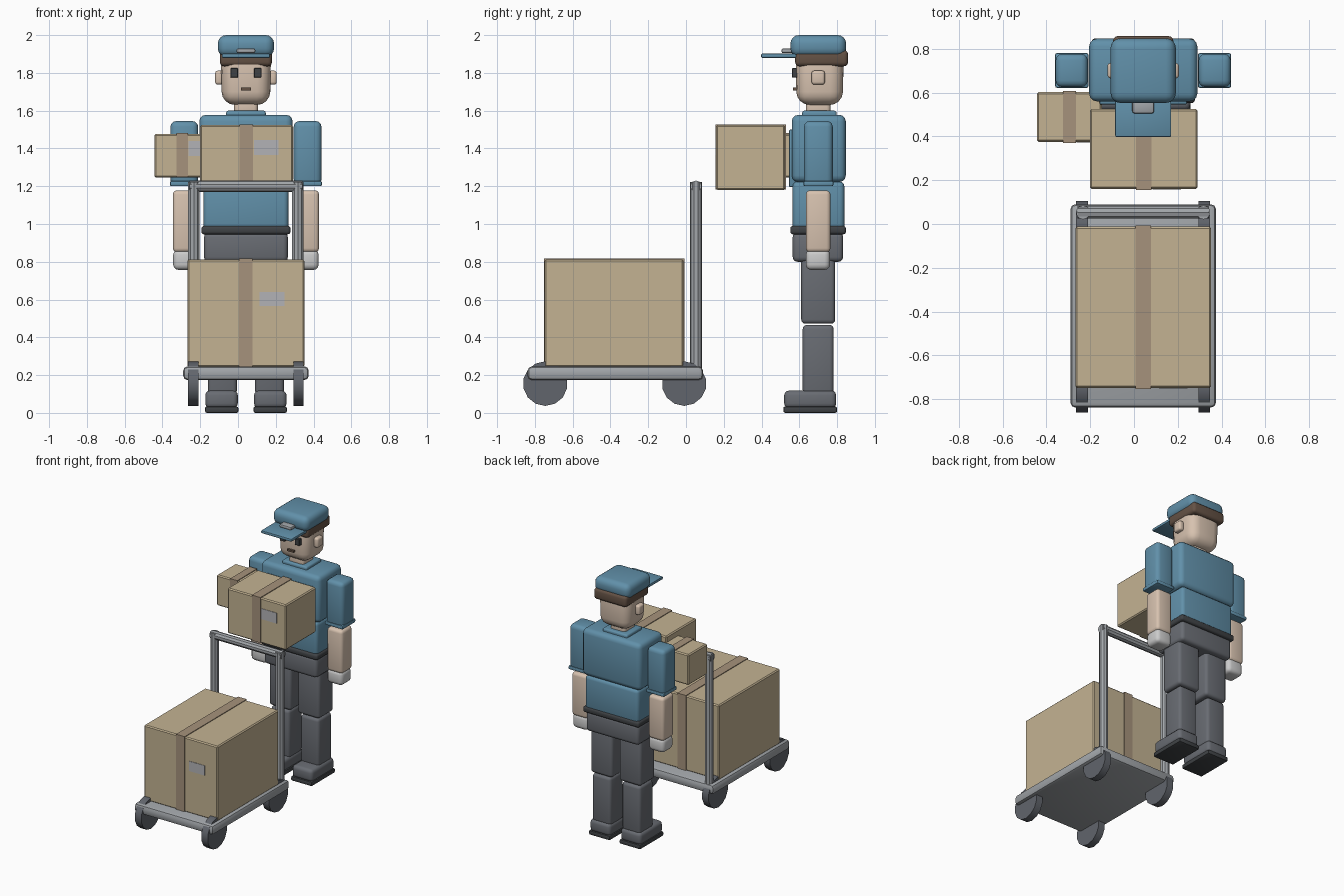
import bpy, bmesh, math
from mathutils import Matrix, Vector

if "Cube" in bpy.data.objects:
    bpy.data.objects.remove(bpy.data.objects["Cube"])

CX = 0.042  # centre line of the figure and cart


def mat(name, r, g, b):
    m = bpy.data.materials.new(name)
    m.diffuse_color = (r, g, b, 1)
    m.use_nodes = True
    m.node_tree.nodes["Principled BSDF"].inputs["Base Color"].default_value = m.diffuse_color
    return m


BLUE = mat("shirt_blue", 0.12, 0.28, 0.40)
SKIN = mat("skin", 0.68, 0.54, 0.43)
HAIR = mat("hair_brown", 0.13, 0.085, 0.06)
PANTS = mat("trouser_grey", 0.14, 0.15, 0.17)
DARK = mat("dark_grey", 0.05, 0.055, 0.06)
CARD = mat("cardboard", 0.55, 0.45, 0.29)
TAPE = mat("tape", 0.38, 0.29, 0.20)
LABEL = mat("label_grey", 0.45, 0.45, 0.47)
METAL = mat("metal", 0.36, 0.38, 0.40)
GLOVE = mat("glove", 0.52, 0.52, 0.52)
WHEEL = mat("wheel_grey", 0.12, 0.13, 0.15)


def finish(bm, name, material):
    me = bpy.data.meshes.new(name)
    bm.to_mesh(me)
    bm.free()
    ob = bpy.data.objects.new(name, me)
    bpy.context.collection.objects.link(ob)
    me.materials.append(material)
    bpy.ops.object.select_all(action='DESELECT')
    ob.select_set(True)
    bpy.context.view_layer.objects.active = ob
    bpy.ops.object.shade_smooth_by_angle(angle=math.radians(35))
    return ob


def box(name, x, y, z, material, bevel=0.0, seg=3, taper=1.0):
    """Rounded box from (min, max) ranges; taper scales the bottom."""
    bm = bmesh.new()
    bmesh.ops.create_cube(bm, size=1)
    for v in bm.verts:
        k = taper if v.co.z < 0 else 1
        v.co = Vector(((x[0] + x[1]) / 2 + v.co.x * k * (x[1] - x[0]),
                       (y[0] + y[1]) / 2 + v.co.y * k * (y[1] - y[0]),
                       (z[0] + z[1]) / 2 + v.co.z * (z[1] - z[0])))
    if bevel:
        bmesh.ops.bevel(bm, geom=bm.edges[:], offset=bevel, segments=seg,
                        profile=0.5, affect='EDGES', clamp_overlap=True)
    return finish(bm, name, material)


def mid(name, half, y, z, material, bevel=0.0, seg=3, taper=1.0):
    return box(name, (CX - half, CX + half), y, z, material, bevel, seg, taper)


def pair(name, inner, outer, y, z, material, bevel=0.0, seg=3):
    for side, s in (("left", 1), ("right", -1)):
        xs = sorted((CX + s * inner, CX + s * outer))
        box(side + "_" + name, xs, y, z, material, bevel, seg)


def rod(name, a, b, radius, material, sides):
    a, b = Vector(a), Vector(b)
    bm = bmesh.new()
    rot = (b - a).to_track_quat('Z', 'Y').to_matrix().to_4x4()
    bmesh.ops.create_cone(bm, cap_ends=True, segments=sides, radius1=radius,
                          radius2=radius, depth=(b - a).length,
                          matrix=Matrix.Translation((a + b) / 2) @ rot)
    return finish(bm, name, material)


def parcel(name, x, y, z, label_x, label_z, half=0.036):
    """Cardboard box with a tape band and a front label."""
    t = 0.005
    c = (x[0] + x[1]) / 2
    tx = (c - half, c + half)
    box(name, x, y, z, CARD, 0.008, 1)
    box(name + "_tape_top", tx, (y[0] - t, y[1] + t), (z[1] - 0.01, z[1] + t), TAPE)
    box(name + "_tape_front", tx, (y[0] - t, y[0] + 0.01), (z[0] + 0.003, z[1]), TAPE)
    box(name + "_tape_back", tx, (y[1] - 0.01, y[1] + t), (z[0] + 0.003, z[1]), TAPE)
    box(name + "_label", label_x, (y[0] - 0.003, y[0] + 0.01), label_z, LABEL)


# head and face
mid("head", 0.133, (0.58, 0.835), (1.63, 1.92), SKIN, 0.07, 4, 0.96)
mid("hair", 0.138, (0.578, 0.858), (1.835, 1.92), HAIR, 0.022)
pair("ear", 0.12, 0.163, (0.665, 0.735), (1.738, 1.812), SKIN, 0.014)
pair("eye", 0.042, 0.082, (0.56, 0.60), (1.775, 1.825), DARK, 0.003, 1)
mid("mouth", 0.027, (0.566, 0.60), (1.708, 1.722), HAIR)
mid("neck", 0.063, (0.635, 0.765), (1.57, 1.66), SKIN, 0.02)

# cap
mid("cap_crown", 0.149, (0.553, 0.848), (1.885, 2.0), BLUE, 0.045, 4)
mid("cap_brim", 0.128, (0.397, 0.60), (1.88, 1.902), BLUE, 0.007, 2)
mid("cap_badge", 0.05, (0.505, 0.57), (1.904, 1.93), METAL, 0.01, 2)

# torso
mid("collar", 0.105, (0.615, 0.797), (1.56, 1.6), BLUE, 0.012)
mid("upper_torso", 0.247, (0.56, 0.846), (1.222, 1.578), BLUE, 0.035)
mid("lower_torso", 0.225, (0.565, 0.838), (0.965, 1.225), BLUE, 0.025)
mid("shirt_front", 0.2, (0.545, 0.59), (1.195, 1.5), BLUE, 0.008, 2)
mid("belt", 0.236, (0.552, 0.847), (0.945, 0.99), DARK, 0.015)
mid("hips", 0.222, (0.565, 0.832), (0.80, 0.955), PANTS, 0.025)

# arms and hands
pair("sleeve", 0.253, 0.4, (0.625, 0.777), (1.205, 1.545), BLUE, 0.03)
pair("sleeve_cuff", 0.25, 0.402, (0.622, 0.78), (1.2, 1.228), BLUE, 0.008, 2)
pair("forearm", 0.257, 0.387, (0.635, 0.765), (0.85, 1.178), SKIN, 0.022)
pair("hand", 0.254, 0.385, (0.635, 0.762), (0.757, 0.865), GLOVE, 0.028)

# legs and shoes
pair("thigh", 0.028, 0.212, (0.61, 0.79), (0.472, 0.84), PANTS, 0.022)
pair("shin", 0.047, 0.202, (0.618, 0.782), (0.10, 0.466), PANTS, 0.022)
pair("shoe", 0.043, 0.215, (0.52, 0.795), (0.025, 0.118), PANTS, 0.025)
pair("shoe_sole", 0.04, 0.217, (0.515, 0.8), (0.0, 0.034), DARK, 0.01, 2)

# parcels
parcel("large_box", (-0.268, 0.352), (-0.748, -0.012), (0.243, 0.812),
       (0.115, 0.245), (0.565, 0.64))
parcel("medium_box", (-0.202, 0.29), (0.16, 0.525), (1.18, 1.523),
       (0.085, 0.215), (1.365, 1.445))
parcel("small_box", (-0.443, -0.147), (0.375, 0.602), (1.245, 1.477),
       (-0.262, -0.17), (1.36, 1.44), 0.03)

# cart deck and handle
mid("cart_deck", 0.332, (-0.838, 0.09), (0.174, 0.246), METAL, 0.022, 2)
L, R, HY = CX - 0.275, CX + 0.275, 0.053
for side, x in (("left", R), ("right", L)):
    rod(side + "_handle_post", (x, HY, 0.2), (x, HY, 1.222), 0.032, METAL, 10)
rod("handle_bar", (L - 0.025, HY, 1.2), (R + 0.025, HY, 1.2), 0.03, METAL, 10)

# wheels
for end, y in (("front", -0.745), ("rear", -0.01)):
    for side, x in (("left", CX + 0.279), ("right", CX - 0.279)):
        rod(f"{end}_{side}_wheel", (x - 0.027, y, 0.155), (x + 0.027, y, 0.155),
            0.118, WHEEL, 14)
